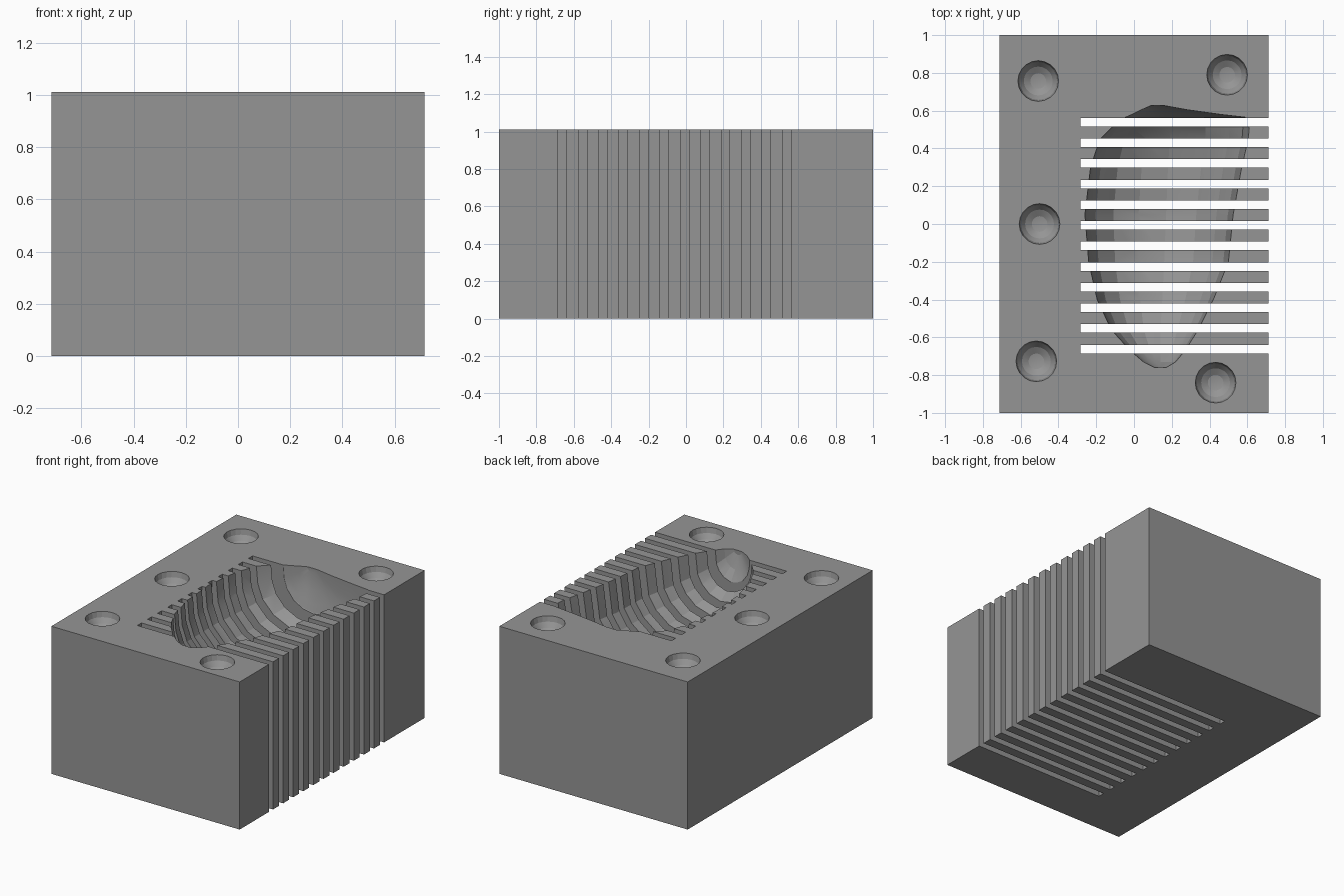
import bpy, bmesh, math
from mathutils import Matrix

if "Cube" in bpy.data.objects:
    bpy.data.objects.remove(bpy.data.objects["Cube"])

W, L, H = 1.426, 2.0, 1.01


def make_object(name, bm):
    bmesh.ops.recalc_face_normals(bm, faces=bm.faces)
    mesh = bpy.data.meshes.new(name)
    bm.to_mesh(mesh)
    bm.free()
    ob = bpy.data.objects.new(name, mesh)
    bpy.context.collection.objects.link(ob)
    return ob


def add_box(bm, x0, x1, y0, y1, z0, z1):
    m = Matrix.Translation(((x0 + x1) / 2, (y0 + y1) / 2, (z0 + z1) / 2))
    m = m @ Matrix.Diagonal((x1 - x0, y1 - y0, z1 - z0, 1))
    bmesh.ops.create_cube(bm, size=1, matrix=m)


def cut(target, cutter):
    cutter.hide_render = True
    mod = target.modifiers.new(cutter.name, 'BOOLEAN')
    mod.operation, mod.solver, mod.object = 'DIFFERENCE', 'EXACT', cutter
    bpy.context.view_layer.objects.active = target
    bpy.ops.object.modifier_apply(modifier=mod.name)
    bpy.data.objects.remove(cutter)


# Solid block in dark grey
bm = bmesh.new()
add_box(bm, -W / 2, W / 2, -L / 2, L / 2, 0, H)
block = make_object("slicing_block", bm)
grey = bpy.data.materials.new("dark_grey")
grey.diffuse_color = (0.3, 0.3, 0.3, 1)
grey.use_nodes = True
grey.node_tree.nodes["Principled BSDF"].inputs["Base Color"].default_value = grey.diffuse_color
block.data.materials.append(grey)

# Organic cavity lofted along y: (y, left x, right x, deepest x, depth)
stations = [
    (-0.76, 0.11, 0.17, 0.14, 0.03), (-0.73, 0.05, 0.22, 0.14, 0.12),
    (-0.67, -0.02, 0.27, 0.14, 0.21), (-0.56, -0.12, 0.34, 0.14, 0.29),
    (-0.40, -0.195, 0.42, 0.15, 0.36), (-0.20, -0.24, 0.50, 0.16, 0.41),
    (0.05, -0.26, 0.525, 0.17, 0.43), (0.30, -0.23, 0.57, 0.18, 0.42),
    (0.45, -0.18, 0.605, 0.19, 0.37), (0.51, -0.12, 0.61, 0.19, 0.33),
    (0.565, -0.045, 0.59, 0.18, 0.27), (0.58, -0.01, 0.46, 0.16, 0.22),
    (0.605, 0.04, 0.28, 0.13, 0.14), (0.627, 0.09, 0.16, 0.12, 0.03)]
# Cross-section as fractions of half width and depth; the right wall has a kink
section = [(-1, 0), (-0.97, 0.32), (-0.87, 0.58), (-0.65, 0.81), (-0.34, 0.95),
           (0, 1), (0.45, 0.9), (0.75, 0.71), (0.92, 0.5), (1, 0)]
bm = bmesh.new()
rings = []
for y, xl, xr, xc, depth in stations:
    ring = [bm.verts.new((xl, y, H + 0.1))]
    for u, v in section:
        x = xc + u * ((xc - xl) if u < 0 else (xr - xc))
        ring.append(bm.verts.new((x, y, H - depth * v)))
    ring.append(bm.verts.new((xr, y, H + 0.1)))
    rings.append(ring)
for a, b in zip(rings, rings[1:]):
    for i in range(len(a)):
        j = (i + 1) % len(a)
        bm.faces.new((a[i], a[j], b[j], b[i]))
bm.faces.new(rings[0])
bm.faces.new(rings[-1])
bmesh.ops.triangulate(bm, faces=bm.faces)
cut(block, make_object("cavity_cutter", bm))

# Round faceted locating dimples, slightly flattened
bm = bmesh.new()
for x, y in [(-0.507, 0.757), (0.493, 0.79), (-0.5, 0), (-0.517, -0.727), (0.432, -0.84)]:
    m = Matrix.Translation((x, y, H + 0.001)) @ Matrix.Diagonal((1, 1, 0.9, 1))
    bmesh.ops.create_uvsphere(bm, u_segments=20, v_segments=8, radius=0.108, matrix=m)
cut(block, make_object("dimple_cutter", bm))

# Blade slots open on the right side
bm = bmesh.new()
for i in range(12):
    y = 0.539 - i * 0.1092
    add_box(bm, -0.283, W / 2 + 0.1, y - 0.0225, y + 0.0225, -0.1, H + 0.2)
cut(block, make_object("slot_cutter", bm))

# Smooth organic walls, crisp edges and faceted dimples
bpy.ops.object.select_all(action='DESELECT')
block.select_set(True)
bpy.context.view_layer.objects.active = block
bpy.ops.object.shade_smooth_by_angle(angle=math.radians(16))
